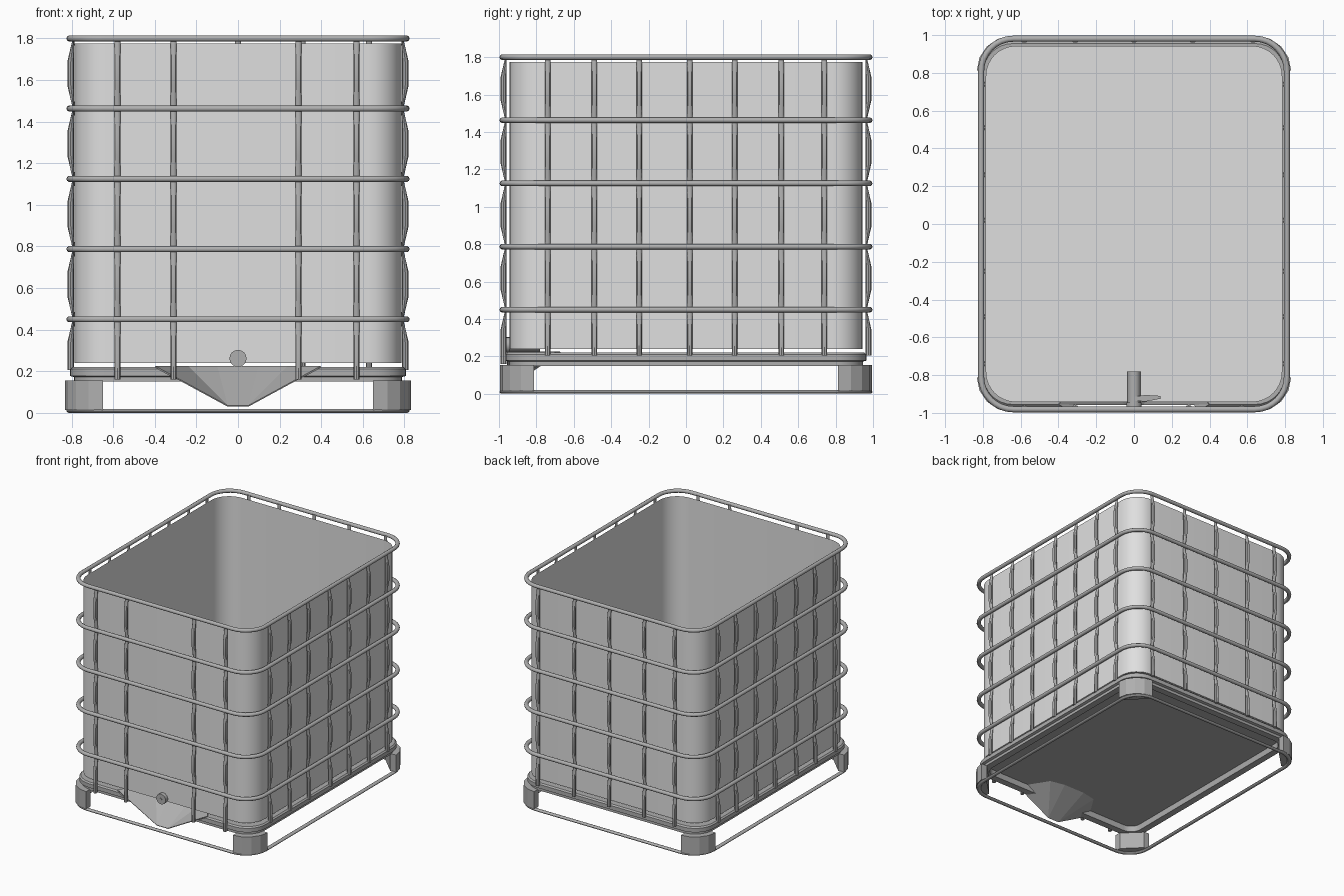
import bpy, bmesh, math
from mathutils import Vector

if "Cube" in bpy.data.objects:
    bpy.data.objects.remove(bpy.data.objects["Cube"])


def material(name, value):
    m = bpy.data.materials.new(name)
    m.use_nodes = True
    col = (value, value, value, 1)
    m.diffuse_color = col
    m.node_tree.nodes["Principled BSDF"].inputs["Base Color"].default_value = col
    return m


LIGHT = material("light grey", 0.74)
STEEL = material("steel grey", 0.43)


def finish(name, bm, mat, smooth=True):
    bmesh.ops.recalc_face_normals(bm, faces=bm.faces)
    me = bpy.data.meshes.new(name)
    bm.to_mesh(me)
    bm.free()
    ob = bpy.data.objects.new(name, me)
    bpy.context.collection.objects.link(ob)
    me.materials.append(mat)
    bpy.ops.object.select_all(action="DESELECT")
    ob.select_set(True)
    bpy.context.view_layer.objects.active = ob
    if smooth:
        bpy.ops.object.shade_smooth_by_angle(angle=math.radians(40))
    return ob


def rounded_rect(hx, hy, r, z, seg=8):
    pts = []
    for q, (sx, sy) in enumerate([(1, 1), (-1, 1), (-1, -1), (1, -1)]):
        for i in range(seg + 1):
            a = math.pi / 2 * (q + i / seg)
            pts.append((sx * (hx - r) + r * math.cos(a),
                        sy * (hy - r) + r * math.sin(a), z))
    return pts


def loft(bm, sections, closed=False, caps=""):
    """Skin a list of closed loops; caps may hold 'first' and 'last'."""
    loops = [[bm.verts.new(p) for p in s] for s in sections]
    n = len(loops[0])
    pairs = list(zip(loops, loops[1:])) + ([(loops[-1], loops[0])] if closed else [])
    for a, b in pairs:
        for i in range(n):
            j = (i + 1) % n
            bm.faces.new((a[i], a[j], b[j], b[i]))
    if "first" in caps:
        bm.faces.new(loops[0])
    if "last" in caps:
        bm.faces.new(loops[-1])


def frame_loft(name, hx, hy, r, profile, mat, closed=False, caps=""):
    """Run an (offset, height) profile round a rounded rectangle."""
    bm = bmesh.new()
    loft(bm, [rounded_rect(hx + o, hy + o, r + o, z) for o, z in profile], closed, caps)
    return finish(name, bm, mat)


def ring(name, z, rw, rh):
    circle = [(rw * math.cos(k * math.pi / 5), z + rh * math.sin(k * math.pi / 5))
              for k in range(10)]
    frame_loft(name, 0.809, 0.981, 0.17, circle, STEEL, closed=True)


# Open tank with a floor
frame_loft("tank", 0.785, 0.943, 0.16, [(0, 0.24), (0, 1.775)], LIGHT, caps="first")

# Cage hoops and ground hoop
levels = [1.80, 1.463, 1.125, 0.787, 0.45]
for i, z in enumerate(levels):
    ring(f"cage_hoop_{i + 1}", z, 0.016, 0.015)
ring("ground_hoop", 0.01, 0.016, 0.01)


# Upright bars, pressed flat where they meet each hoop
def upright(name, along, side, half, foot):
    """Side is an outward axis such as (1, 0); half is the hoop distance."""
    out = Vector((side[0], side[1], 0))
    tan = Vector((-side[1], side[0], 0))
    base = Vector((abs(side[1]) * along, abs(side[0]) * along, 0))
    spans = []
    for top, low in zip(levels, levels[1:] + [foot]):
        spans += [(top, True), (top - 0.02, True), (top - 0.11, False)]
        if low > foot:
            spans += [(low + 0.11, False), (low + 0.02, True)]
    spans.append((foot, False))
    sections = []
    for z, flat in spans:
        depth, centre = (0.006, half - 0.016) if flat else (0.016, half - 0.005)
        sections.append([base + out * (centre + depth * math.cos(k * math.pi / 4))
                         + tan * 0.0145 * math.sin(k * math.pi / 4) + Vector((0, 0, z))
                         for k in range(8)])
    bm = bmesh.new()
    loft(bm, sections, caps="first last")
    finish(name, bm, STEEL)


for i, y in enumerate([-0.74, -0.49, -0.25, 0.02, 0.26, 0.51, 0.74]):
    upright(f"left_upright_{i + 1}", y, (1, 0), 0.809, 0.205)
    upright(f"right_upright_{i + 1}", y, (-1, 0), 0.809, 0.205)
for i, x in enumerate([-0.58, -0.31, 0.29, 0.57]):
    upright(f"front_upright_{i + 1}", x, (0, -1), 0.981, 0.16)
for i, x in enumerate([-0.58, -0.31, 0, 0.31, 0.63]):
    upright(f"back_upright_{i + 1}", x, (0, 1), 0.981, 0.205)

# Pallet tray: stepped rim and a floor recessed from below
pallet = frame_loft("pallet_tray", 0.808, 0.965, 0.165,
                    [(-0.08, 0.195), (-0.075, 0.15), (-0.02, 0.15), (-0.02, 0.172),
                     (0, 0.178), (0, 0.21), (-0.01, 0.22)],
                    STEEL, caps="first last")

# Drain scoop: hollow chute under the valve, notched into the tray
scoop_points = [Vector((s * x, y, z)) for s in (-1, 1) for x, y, z in [
    (0.40, -0.955, 0.22), (0.22, -0.955, 0.155), (0.05, -0.955, 0.03),
    (0.10, -0.67, 0.22), (0.24, -0.70, 0.22)]]


def hull(points):
    bm = bmesh.new()
    bmesh.ops.convex_hull(bm, input=[bm.verts.new(p) for p in points])
    bmesh.ops.delete(bm, geom=[v for v in bm.verts if not v.link_faces], context="VERTS")
    bmesh.ops.recalc_face_normals(bm, faces=bm.faces)
    return bm


shifts = [Vector((0, y, z)) for y in (0, -0.3) for z in (0, 0.2)]
cutter = finish("scoop_cutter", hull([p + s for p in scoop_points for s in shifts]), STEEL, False)
cutter.hide_render = True
cut = pallet.modifiers.new("notch", "BOOLEAN")
cut.operation, cut.object, cut.solver = "DIFFERENCE", cutter, "EXACT"
bpy.context.view_layer.objects.active = pallet
bpy.ops.object.modifier_apply(modifier="notch")
bpy.data.objects.remove(cutter)

bm = hull(scoop_points)
bmesh.ops.delete(bm, geom=[f for f in bm.faces if f.normal.z > 0.9 or f.normal.y < -0.9],
                 context="FACES")
scoop = finish("drain_scoop", bm, STEEL, False)
thick = scoop.modifiers.new("thickness", "SOLIDIFY")
thick.thickness, thick.offset = 0.006, 1

# Corner feet: curved blocks with a straight inner side
for name, sx, sy in [("front_left", 1, -1), ("front_right", -1, -1),
                     ("back_left", 1, 1), ("back_right", -1, 1)]:
    plan = [(0.65 + 0.182 * math.cos(a), 0.812 + 0.182 * math.sin(a))
            for a in [k * math.pi / 8 for k in range(5)]]
    plan += [(0.65, 0.94), (0.78, 0.812)]
    bm = bmesh.new()
    loft(bm, [[(sx * x, sy * y, z) for x, y in plan] for z in (0.015, 0.155)],
         caps="first last")
    finish(name + "_foot", bm, STEEL, False)


# Outlet valve: pipe, collar, hub and lever
def pipe(name, r, y0, y1, sides, mat):
    bm = bmesh.new()
    loft(bm, [[(r * math.cos(2 * math.pi * k / sides), y,
                0.262 + r * math.sin(2 * math.pi * k / sides)) for k in range(sides)]
              for y in (y0, y1)], caps="first last")
    finish(name, bm, mat)


pipe("outlet_pipe", 0.035, -0.96, -0.78, 12, STEEL)
pipe("outlet_collar", 0.041, -0.975, -0.945, 16, STEEL)
pipe("outlet_hub", 0.009, -0.98, -0.97, 8, STEEL)
bm = bmesh.new()
loft(bm, [[(0, -0.935, z), (0.06, -0.94, z), (0.14, -0.925, z), (0.14, -0.91, z),
           (0.06, -0.905, z), (0, -0.915, z)] for z in (0.29, 0.3)], caps="first last")
finish("outlet_lever", bm, STEEL, False)
